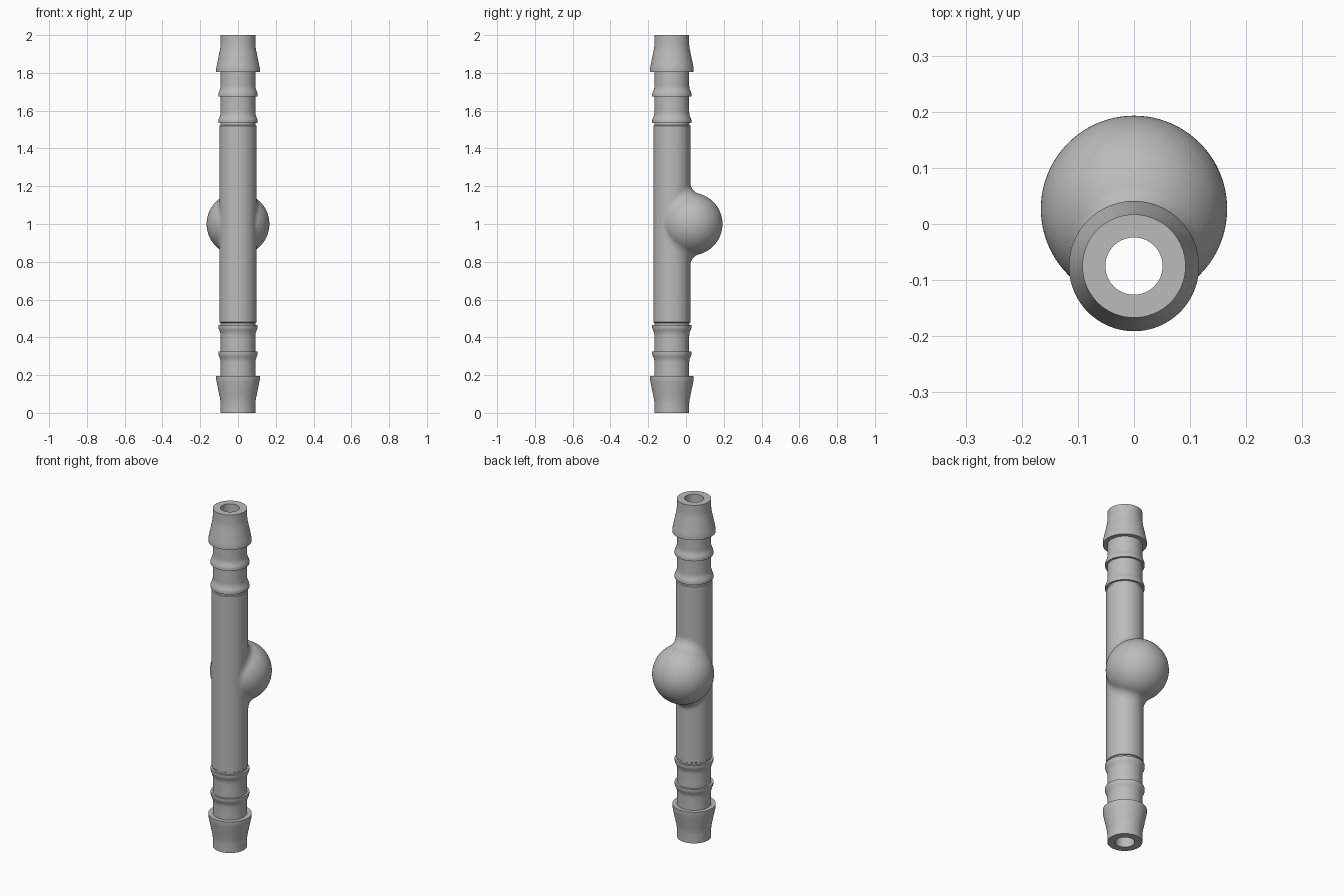
import bpy, bmesh, math
from mathutils import Vector, Matrix

cube = bpy.data.objects.get("Cube")
if cube:
    bpy.data.objects.remove(cube)

TUBE_Y, TUBE_R, BORE_R = -0.075, 0.098, 0.051
BALL = Vector((0, 0.027, 1))
BALL_R, FILLET_R = 0.166, 0.06

grey = bpy.data.materials.new("plain grey")
grey.use_nodes = True
colour = (0.5, 0.5, 0.5, 1)
grey.diffuse_color = colour
grey.node_tree.nodes["Principled BSDF"].inputs["Base Color"].default_value = colour


def finish(bm, name):
    bmesh.ops.recalc_face_normals(bm, faces=bm.faces)
    mesh = bpy.data.meshes.new(name)
    bm.to_mesh(mesh)
    bm.free()
    mesh.materials.append(grey)
    obj = bpy.data.objects.new(name, mesh)
    bpy.context.collection.objects.link(obj)
    bpy.ops.object.select_all(action='DESELECT')
    obj.select_set(True)
    bpy.context.view_layer.objects.active = obj
    bpy.ops.object.shade_smooth_by_angle(angle=math.radians(30))
    return obj


def grid_faces(bm, rows, close_rows):
    """Bridge neighbouring rows of vertices; rows always form a closed loop."""
    for i, row in enumerate(rows):
        nxt = rows[(i + 1) % len(rows)]
        for j in range(len(row) if close_rows else len(row) - 1):
            k = (j + 1) % len(row)
            bm.faces.new((row[j], row[k], nxt[k], nxt[j]))


# Barbed tube: upper half profile (radius, z), mirrored downwards
def small_barb(bottom):
    shape = [(0.104, 0), (0.104, 0.013), (0.1025, 0.02), (0.0985, 0.029),
             (0.0948, 0.038), (0.0926, 0.048), (0.092, 0.058)]
    return [(0.092, bottom)] + [(r, bottom + z) for r, z in shape]


upper = [(TUBE_R, 1.52), (0.093, 1.523)]
upper += small_barb(1.535) + small_barb(1.675)
upper += [(0.092, 1.805), (0.116, 1.805), (0.116, 1.822), (0.113, 1.838),
          (0.097, 1.915), (0.094, 1.932), (0.092, 1.95), (0.092, 2), (BORE_R, 2)]
profile = upper + [(r, 2 - z) for r, z in reversed(upper)]

bm = bmesh.new()
rows, SEGMENTS = [], 128
for i in range(SEGMENTS):
    a = math.tau * i / SEGMENTS
    rows.append([bm.verts.new((r * math.sin(a), TUBE_Y + r * math.cos(a), z))
                 for r, z in profile])
grid_faces(bm, rows, True)
finish(bm, "barbed_tube")

# Ball, opened inside the tube wall so that the bore stays clear
bm = bmesh.new()
bmesh.ops.create_uvsphere(bm, u_segments=128, v_segments=64, radius=BALL_R,
                          matrix=Matrix.Translation(BALL))
inside = [v for v in bm.verts if math.hypot(v.co.x, v.co.y - TUBE_Y) < 0.07]
bmesh.ops.delete(bm, geom=inside, context='VERTS')
finish(bm, "side_ball")

# Rolling fillet between tube and ball
bm = bmesh.new()
rows, STEPS, ARC = [], 160, 12
tube_reach, ball_reach = TUBE_R + FILLET_R, BALL_R + FILLET_R
gap = BALL.y - TUBE_Y
square_sum = tube_reach ** 2 + gap ** 2
limit = math.acos((square_sum - ball_reach ** 2) / (2 * tube_reach * gap))
for i in range(STEPS):
    phi = math.tau * (i + 0.5) / STEPS
    a = limit * math.cos(phi)
    height = math.sqrt(max(0, ball_reach ** 2 - square_sum
                           + 2 * tube_reach * gap * math.cos(a)))
    centre = Vector((tube_reach * math.sin(a), TUBE_Y + tube_reach * math.cos(a),
                     1 + math.copysign(height, math.sin(phi))))
    to_tube = Vector((-math.sin(a), -math.cos(a), 0))
    to_ball = (BALL - centre).normalized()
    rows.append([bm.verts.new(centre + FILLET_R * to_tube.slerp(to_ball, j / ARC))
                 for j in range(ARC + 1)])
grid_faces(bm, rows, False)
fillet = finish(bm, "ball_fillet")

# Turn the fillet outwards, away from the tube axis
mesh = fillet.data
top = max(mesh.polygons, key=lambda p: p.center.z)
if top.normal.y < 0:
    mesh.flip_normals()
